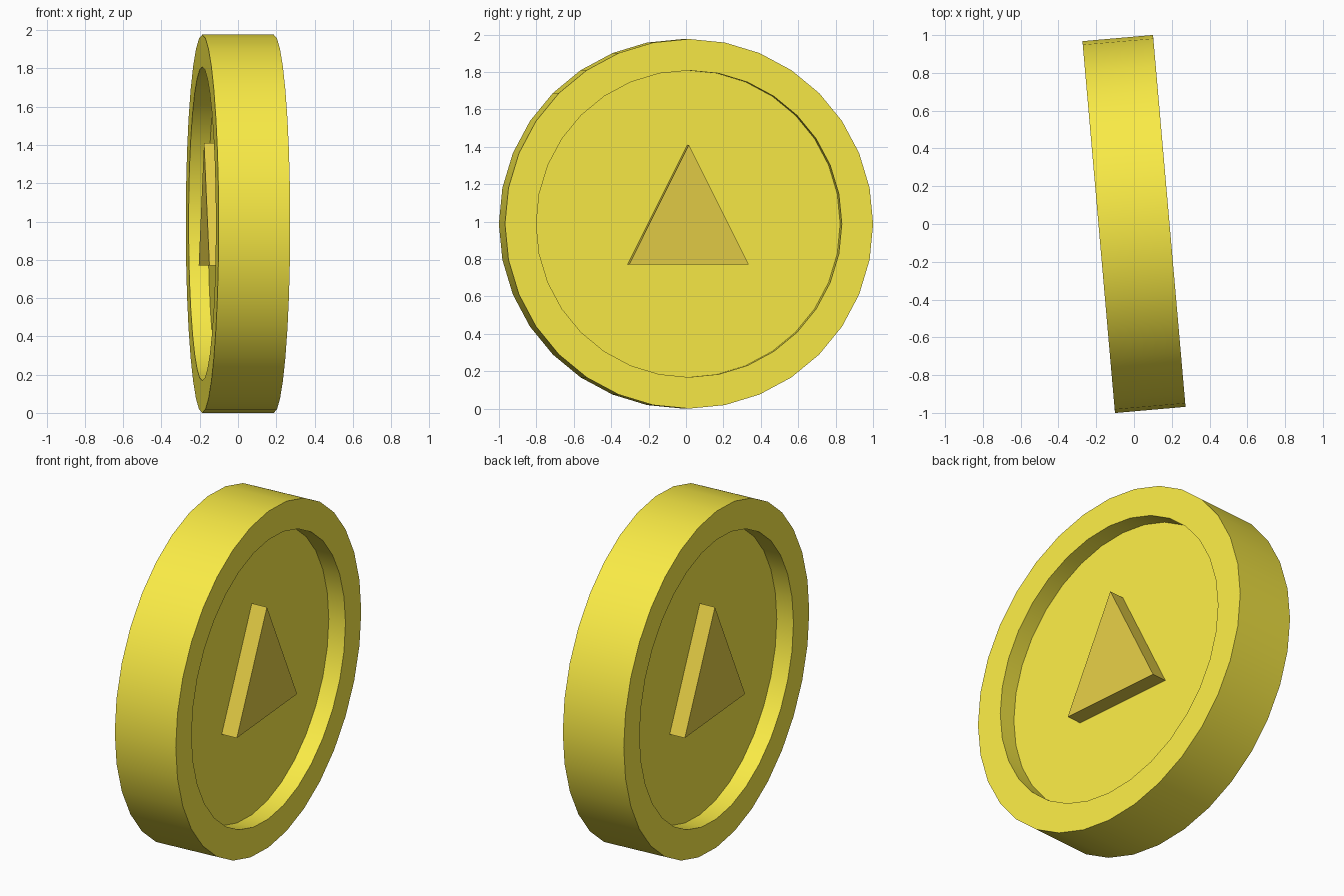
import bpy, bmesh, math
from mathutils import Matrix

if "Cube" in bpy.data.objects:
    bpy.data.objects.remove(bpy.data.objects["Cube"])

R, R_IN = 0.988, 0.82        # outer and recess radius
H, FLOOR, TOP = 0.1875, 0.085, 0.178  # half thickness, recess floor, emblem face
SIDES = 32
PLACE = Matrix.Translation((0, 0, R)) @ Matrix.Rotation(math.radians(5), 4, 'Z')


def material(name, color):
    m = bpy.data.materials.new(name)
    m.diffuse_color = color
    m.use_nodes = True
    m.node_tree.nodes["Principled BSDF"].inputs["Base Color"].default_value = m.diffuse_color
    return m


def finish(bm, name, mat):
    bmesh.ops.recalc_face_normals(bm, faces=bm.faces)
    me = bpy.data.meshes.new(name)
    bm.to_mesh(me)
    bm.free()
    me.materials.append(mat)
    ob = bpy.data.objects.new(name, me)
    ob.matrix_world = PLACE
    bpy.context.collection.objects.link(ob)
    return ob


gold = material("gold", (0.95, 0.83, 0.06, 1))
amber = material("amber", (0.77, 0.61, 0.06, 1))

# Coin disc: (x, radius) profile turned around the x axis, floors capped
bm = bmesh.new()
rings = []
for x, r in ((FLOOR, R_IN), (H, R_IN), (H, R), (-H, R), (-H, R_IN), (-FLOOR, R_IN)):
    angles = [2 * math.pi * i / SIDES for i in range(SIDES)]
    rings.append([bm.verts.new((x, r * math.cos(a), r * math.sin(a))) for a in angles])
for a, b in zip(rings, rings[1:]):
    for i in range(SIDES):
        j = (i + 1) % SIDES
        bm.faces.new((a[i], a[j], b[j], b[i]))
bm.faces.new(rings[0])
bm.faces.new(rings[-1])
coin = finish(bm, "coin_disc", gold)
bpy.context.view_layer.objects.active = coin
coin.select_set(True)
bpy.ops.object.shade_smooth_by_angle(angle=math.radians(30))

# Raised triangle emblem on each face
for side, name in ((1, "emblem_right"), (-1, "emblem_left")):
    bm = bmesh.new()
    pts = ((-0.321, 0.77 - R), (0.321, 0.77 - R), (0, 1.41 - R))
    base = bm.faces.new([bm.verts.new((side * FLOOR, y, z)) for y, z in pts])
    ext = bmesh.ops.extrude_face_region(bm, geom=[base], use_keep_orig=True)
    moved = [v for v in ext["geom"] if isinstance(v, bmesh.types.BMVert)]
    bmesh.ops.translate(bm, verts=moved, vec=(side * (TOP - FLOOR), 0, 0))
    finish(bm, name, amber)
